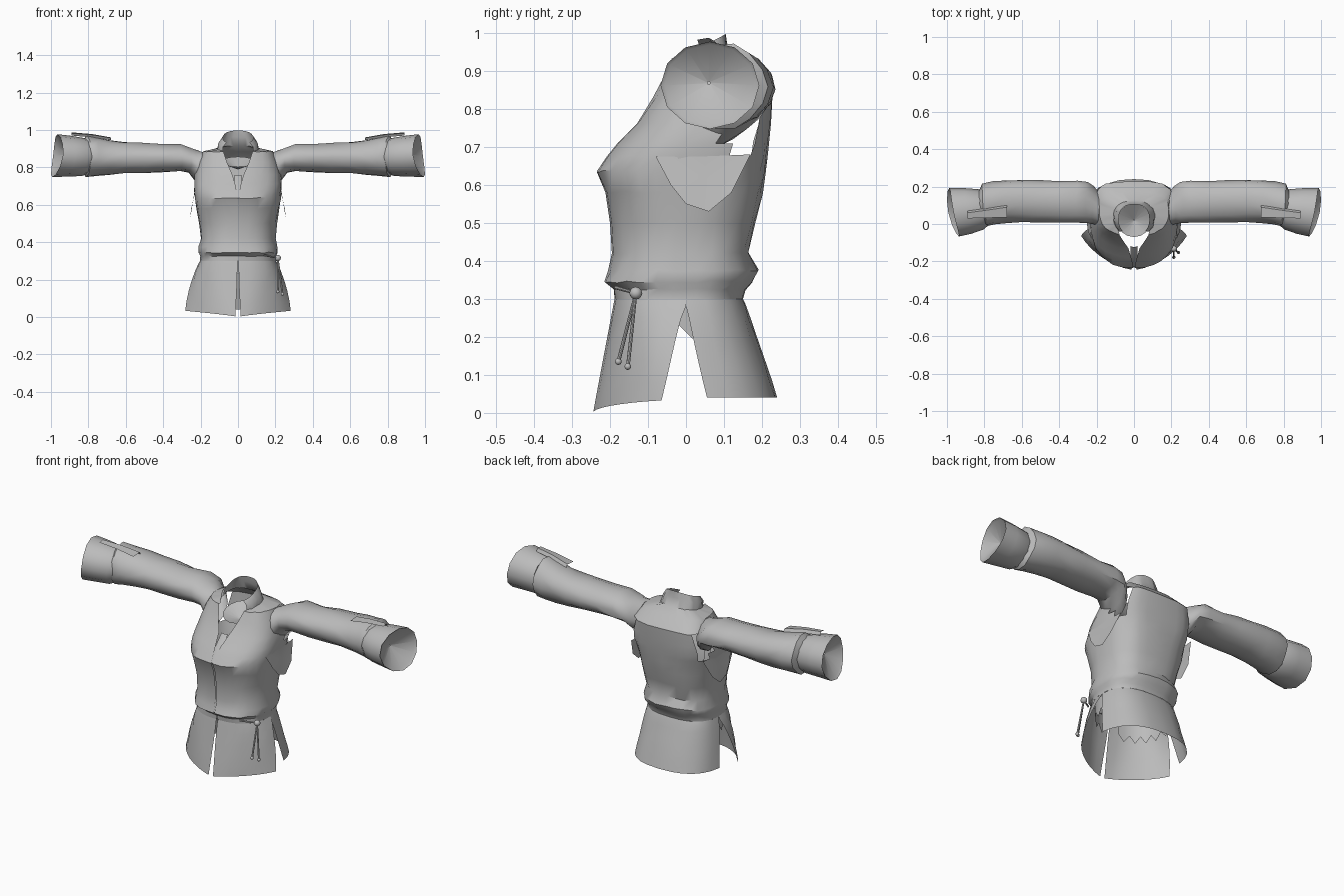
import bpy, bmesh, math, random
from mathutils import Vector

random.seed(4)
if "Cube" in bpy.data.objects:
    bpy.data.objects.remove(bpy.data.objects["Cube"], do_unlink=True)

cloth = bpy.data.materials.new("grey_cloth")
cloth.use_nodes = True
GREY = (0.5, 0.5, 0.5, 1)
cloth.diffuse_color = GREY
cloth.node_tree.nodes["Principled BSDF"].inputs["Base Color"].default_value = GREY


def finish(name, bm, mirror=False):
    mesh = bpy.data.meshes.new(name)
    bm.to_mesh(mesh)
    bm.free()
    mesh.materials.append(cloth)
    obj = bpy.data.objects.new(name, mesh)
    bpy.context.collection.objects.link(obj)
    bpy.ops.object.select_all(action='DESELECT')
    obj.select_set(True)
    bpy.context.view_layer.objects.active = obj
    bpy.ops.object.shade_smooth_by_angle(angle=math.radians(42))
    if mirror:
        mod = obj.modifiers.new("mirror", 'MIRROR')
        mod.use_mirror_merge = False


def loft(name, rows, closed=False, mirror=False, crease=0.0, hole=None):
    """Skin rows of points, optionally crumpled, leaving out faces in a hole."""
    bm = bmesh.new()
    grid = []
    for r, row in enumerate(rows):
        line = []
        for i, p in enumerate(row):
            p = Vector(p)
            if crease and 0 < r < len(rows) - 1 and (closed or 0 < i < len(row) - 1):
                p += Vector([random.uniform(-crease, crease) for _ in range(3)])
            line.append(bm.verts.new(p))
        grid.append(line)
    for low, high in zip(grid, grid[1:]):
        n = len(low)
        for i in range(n if closed else n - 1):
            j = (i + 1) % n
            quad = (low[i], low[j], high[j], high[i])
            if hole and hole(sum((v.co for v in quad), Vector()) / 4):
                continue
            bm.faces.new(quad)
    finish(name, bm, mirror)


def girth(a, hw, yf, yb, yc, e, eb=.8):
    """Point on a body outline; angle 0 is the front, pi/2 is +x."""
    s, c = math.sin(a), math.cos(a)
    k = e if c > 0 else eb
    x = math.copysign(abs(s) ** k * hw, s)
    y = yc + (yf - yc if c > 0 else yb - yc) * abs(c) ** k
    return x, y


def opening(gap, hw, e):
    return math.asin(min(1, gap / hw) ** (1 / e))


def spread(a, b, n):
    return [a + (b - a) * i / n for i in range(n + 1)]


# Jacket body with open front and collar:
# height, rise to back, half width, front, back, middle, front and back roundness, opening
BODY = [
    (.30, 0, .203, -.188, .15, 0, .8, .8, .003),
    (.325, 0, .2, -.19, .157, 0, .8, .8, .003),
    (.345, 0, .212, -.215, .175, 0, .82, .8, .003),
    (.375, 0, .212, -.205, .19, 0, .85, .8, .003),
    (.42, 0, .2, -.195, .165, 0, .87, .8, .003),
    (.50, 0, .208, -.2, .185, 0, .87, .75, .003),
    (.58, 0, .222, -.212, .2, 0, .85, .7, .003),
    (.635, 0, .23, -.235, .207, 0, .85, .65, .004),
    (.675, 0, .234, -.208, .213, .01, .85, .6, .008),
    (.71, 0, .234, -.18, .22, .02, .85, .58, .015),
    (.76, 0, .23, -.13, .222, .05, .85, .55, .03),
    (.83, 0, .213, -.09, .228, .07, .82, .55, .06),
    (.885, 0, .185, -.065, .175, .06, .85, .65, .078),
    (.88, .035, .11, -.07, .125, .03, 1, .8, .08),
    (.90, .06, .104, -.075, .11, .02, 1, .8, .08),
    (.92, .077, .082, -.065, .105, .02, 1, .8, .06),
]


def in_armhole(c):
    return .675 < c.z < .83 and abs(c.x) > .185 and .1 < c.y < .19


rows = []
for z, rise, hw, yf, yb, yc, e, eb, gap in BODY:
    a0 = opening(gap, hw, e)
    rows.append([(*girth(a, hw, yf, yb, yc, e, eb), z + rise * (1 - math.cos(a)) / 2)
                 for a in spread(a0, 2 * math.pi - a0, 30)])
loft("jacket_body", rows, crease=.003, hole=in_armhole)

# Placket behind the front opening
loft("front_placket", [[(-.02, yf + .012, z), (0, yf + .006, z), (.02, yf + .012, z)]
                       for z, _, _, yf, *_ in BODY[:11]])

# Funnel closing the neck
circle = spread(0, 2 * math.pi, 16)[:-1]
loft("neck_funnel", [[(r * math.cos(a), .02 + r * math.sin(a), z + r * .3 * math.sin(a))
                      for a in circle] for r, z in ((.002, .79), (.09, .83))], closed=True)


# Skirt panels, hem to waist, parted by slits
def skirt_size(t, width):
    hw = .203 + (width - .203) * t ** .85
    return hw, -.188 - .057 * t, .15 + .09 * t ** .9, 0, .8 + .45 * t


def skirt_panel(name, front, width, hem, mirror):
    rows = []
    for t in (1, .82, .6, .4, .2, .07, 0):
        size = skirt_size(t, width)
        slit = max(0, t - .07) / .93
        if front:
            a0 = opening(.004 + .014 * max(0, t - .3), size[0], size[4])
            ends = (a0, math.pi / 2 - .35 * slit)
        else:
            ends = (math.pi / 2 + .16 * slit, 1.5 * math.pi - .16 * slit)
        row = []
        for a in spread(*ends, 7 if front else 12):
            x, y = girth(a, *size)
            low = hem + .035 * math.sin(a) if front else hem
            row.append((x, y, .3 + (low - .3) * t))
        rows.append(row)
    loft(name, rows, mirror=mirror, crease=.002)


skirt_panel("front_skirt_panel", True, .305, 0, True)
skirt_panel("back_skirt_panel", False, .25, .04, False)

# Ragged lining inside the skirt
lining = []
for z, ragged in ((.215, .02), (.26, 0), (.3, 0)):
    lining.append([(*girth(a, .192, -.17, .14, 0, .85), z + ragged * (-1) ** i)
                   for i, a in enumerate(spread(.15, 2 * math.pi - .15, 36))])
loft("skirt_lining", lining)


# Sleeves and cuffs: x, centre y, centre z, y radius, z radius, slant to the back,
# slant to the bottom
def tube(name, rings, sides, crease):
    rows = []
    for x, cy, cz, ry, rz, back, under in rings:
        row = []
        for i in range(sides):
            a = 2 * math.pi * i / sides
            dy, dz = ry * math.cos(a), rz * math.sin(a)
            row.append((x + back * dy - dy * dy - under * dz, cy + dy, cz + dz))
        rows.append(row)
    loft(name, rows, closed=True, mirror=True, crease=crease)


tube("sleeve", [
    (.18, .07, .79, .085, .09, 0, 0),
    (.225, .1, .81, .1, .085, 0, 0),
    (.26, .115, .84, .11, .07, 0, 0),
    (.31, .118, .85, .115, .075, 0, 0),
    (.41, .118, .85, .113, .077, 0, 0),
    (.51, .122, .85, .112, .08, 0, 0),
    (.61, .122, .852, .112, .087, 0, 0),
    (.69, .12, .855, .113, .094, 0, 0),
    (.76, .113, .857, .114, .102, .05, 0),
    (.81, .1, .86, .113, .112, .12, 0),
    (.825, .09, .86, .09, .09, .12, 0),
    (.84, .08, .86, .07, .07, .1, 0),
], 14, .005)

# Cuff with a shallow cone closing its mouth
tube("cuff", [
    (.80, .08, .858, .09, .09, .12, 0),
    (.83, .078, .855, .108, .102, .12, .05),
    (.905, .07, .86, .122, .109, .17, .08),
    (.9793, .063, .862, .13, .115, .2, .12),
    (.967, .063, .862, .12, .107, .2, .12),
    (.91, .06, .868, .004, .004, 0, 0),
], 12, 0)

# Folded strap on top of each wrist
loft("wrist_strap", [[(.68, .035, .955), (.78, .033, .972), (.89, .03, .982)],
                     [(.68, .09, .96), (.78, .075, .978), (.89, .06, .987)],
                     [(.68, .1, .945), (.78, .085, .96), (.89, .07, .97)]], mirror=True)

# Loose gusset below each armhole
bm = bmesh.new()
rim = [(.228, -.08, .675), (.245, -.04, .6), (.252, 0, .55), (.256, .06, .53),
       (.25, .12, .58), (.225, .17, .68), (.232, .05, .675)]
hub = bm.verts.new((.24, .05, .62))
loop = [bm.verts.new(p) for p in rim]
for i, v in enumerate(loop):
    bm.faces.new((hub, v, loop[(i + 1) % len(loop)]))
bmesh.ops.recalc_face_normals(bm, faces=bm.faces)
finish("armhole_gusset", bm, True)


# Tie cord: knot, two hanging strands and their beads
def bead(name, at, radius):
    bm = bmesh.new()
    bmesh.ops.create_icosphere(bm, subdivisions=2, radius=radius)
    bmesh.ops.translate(bm, verts=bm.verts, vec=at)
    finish(name, bm)


def strand(name, start, end):
    start, end = Vector(start), Vector(end)
    bm = bmesh.new()
    bmesh.ops.create_cone(bm, cap_ends=True, segments=8, radius1=.004, radius2=.005,
                          depth=(end - start).length)
    turn = (end - start).to_track_quat('Z', 'Y').to_matrix()
    bmesh.ops.rotate(bm, verts=bm.verts, matrix=turn)
    bmesh.ops.translate(bm, verts=bm.verts, vec=(start + end) / 2)
    finish(name, bm)


knot = (.213, -.132, .315)
bead("cord_knot", knot, .017)
for side, tip in (("front", (.213, -.178, .135)), ("rear", (.238, -.153, .122))):
    strand(side + "_cord", knot, tip)
    bead(side + "_cord_bead", tip, .009)
strand("waist_tie", knot, (.14, -.185, .33))
